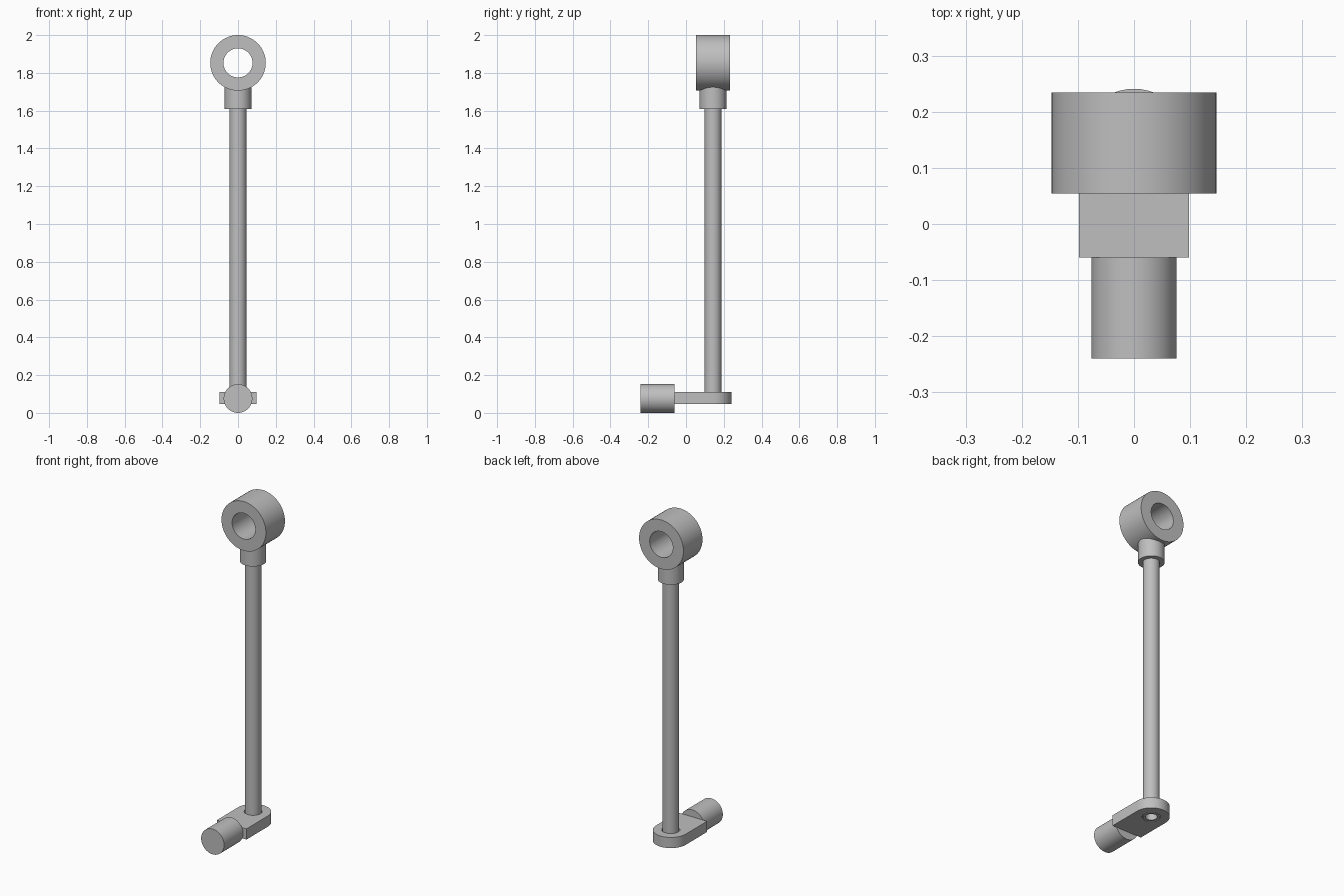
import bpy
import bmesh
from math import sin, cos, pi
from mathutils import Matrix

if "Cube" in bpy.data.objects:
    bpy.data.objects.remove(bpy.data.objects["Cube"], do_unlink=True)

GREY = (0.52, 0.52, 0.52, 1)
metal = bpy.data.materials.new("plain_grey")
metal.use_nodes = True
metal.diffuse_color = GREY
metal.node_tree.nodes["Principled BSDF"].inputs["Base Color"].default_value = GREY


def circle(radius, sides=48):
    return [(radius * cos(2 * pi * i / sides), radius * sin(2 * pi * i / sides))
            for i in range(sides)]


def prism(name, loops, depth, location, along_y=False):
    """Extrude an outline (and an optional hole) upwards, or towards the front."""
    bm = bmesh.new()
    caps = [[], []]
    for loop in loops:
        rims = [[bm.verts.new((x, y, z)) for x, y in loop] for z in (0, depth)]
        count = len(loop)
        for i in range(count):
            j = (i + 1) % count
            bm.faces.new((rims[0][i], rims[0][j], rims[1][j], rims[1][i]))
        for cap, rim in zip(caps, rims):
            cap += [bm.edges.get((rim[i], rim[i - 1])) for i in range(count)]
    for cap in caps:
        bmesh.ops.triangle_fill(bm, edges=cap, use_beauty=True)
    bmesh.ops.recalc_face_normals(bm, faces=bm.faces)
    turn = Matrix.Rotation(pi / 2, 4, 'X') if along_y else Matrix.Identity(4)
    bm.transform(Matrix.Translation(location) @ turn)
    mesh = bpy.data.meshes.new(name)
    bm.to_mesh(mesh)
    bm.free()
    mesh.materials.append(metal)
    obj = bpy.data.objects.new(name, mesh)
    bpy.context.collection.objects.link(obj)
    bpy.ops.object.select_all(action='DESELECT')
    obj.select_set(True)
    bpy.context.view_layer.objects.active = obj
    bpy.ops.object.shade_smooth_by_angle(angle=pi / 6)
    return obj


ROD_Y = 0.143

# Eye ring at the top, with its bore running front to back
prism("eye_ring", [circle(0.147, 64), circle(0.077, 64)], 0.18,
      (0, 0.234, 1.853), along_y=True)

# Collar joining the ring to the rod
prism("collar", [circle(0.071)], 0.13, (0, ROD_Y, 1.61))

# Long hollow rod, open at the bottom
prism("rod", [circle(0.045, 32), circle(0.032, 32)], 1.6, (0, ROD_Y, 0.046))

# Foot plate: square at the front, round at the back, drilled for the rod
W = 0.098
arc = [(W * cos(pi * i / 24), W * sin(pi * i / 24)) for i in range(25)]
outline = [(-W, -0.203), (W, -0.203)] + arc
prism("foot_plate", [outline, circle(0.049, 32)], 0.064, (0, ROD_Y, 0.046))

# Solid round pin on the front of the plate
prism("front_pin", [circle(0.076)], 0.18, (0, -0.06, 0.076), along_y=True)
